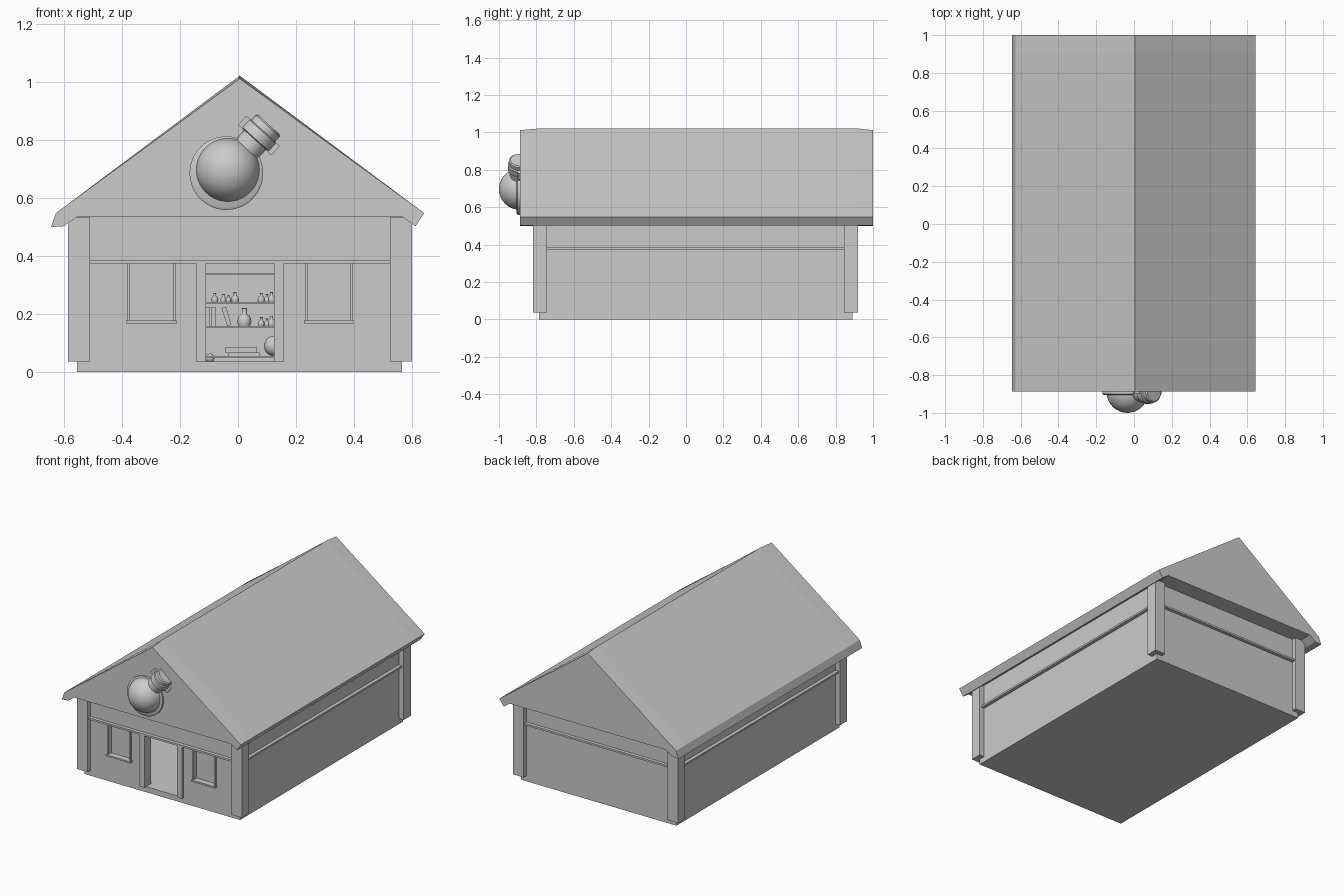
import bpy, bmesh, math
from mathutils import Vector, Matrix

if "Cube" in bpy.data.objects:
    bpy.data.objects.remove(bpy.data.objects["Cube"])

CX = 0.006            # middle of the house in x
FY, BY = -0.786, 0.89  # front and back wall planes


def add(name, bm):
    bmesh.ops.recalc_face_normals(bm, faces=bm.faces)
    me = bpy.data.meshes.new(name)
    bm.to_mesh(me)
    bm.free()
    ob = bpy.data.objects.new(name, me)
    bpy.context.collection.objects.link(ob)
    return ob


def box(name, x0, x1, y0, y1, z0, z1):
    bm = bmesh.new()
    m = Matrix.Translation(((x0 + x1) / 2, (y0 + y1) / 2, (z0 + z1) / 2))
    bmesh.ops.create_cube(bm, size=1, matrix=m @ Matrix.Diagonal((x1 - x0, y1 - y0, z1 - z0, 1)))
    return add(name, bm)


def lathe(name, profile, loc, axis=(0, 0, 1), seg=32, angle=35):
    bm = bmesh.new()
    vs = [bm.verts.new((r, 0, z)) for r, z in profile]
    es = [bm.edges.new(p) for p in zip(vs, vs[1:])]
    bmesh.ops.spin(bm, geom=vs + es, cent=(0, 0, 0), axis=(0, 0, 1),
                   angle=math.tau, steps=seg, use_merge=True)
    bmesh.ops.remove_doubles(bm, verts=bm.verts, dist=1e-5)
    q = Vector(axis).to_track_quat('Z', 'Y').to_matrix().to_4x4()
    bm.transform(Matrix.Translation(loc) @ q)
    ob = add(name, bm)
    bpy.ops.object.select_all(action='DESELECT')
    ob.select_set(True)
    bpy.context.view_layer.objects.active = ob
    bpy.ops.object.shade_smooth_by_angle(angle=math.radians(angle))
    return ob


def cut(ob, *cutters):
    for c in cutters:
        m = ob.modifiers.new("cut", 'BOOLEAN')
        m.operation, m.solver, m.object = 'DIFFERENCE', 'EXACT', c
    dg = bpy.context.evaluated_depsgraph_get()
    me = bpy.data.meshes.new_from_object(ob.evaluated_get(dg))
    ob.modifiers.clear()
    ob.data = me
    for c in cutters:
        bpy.data.objects.remove(c)


# Walls: hollow room with doorway and window recesses
WINDOWS = ((-0.383, -0.214), (0.231, 0.394))
walls = box("walls", -0.555, 0.565, FY, BY, 0, 0.54)
cut(walls, box("room_cutter", -0.515, 0.525, FY + 0.05, BY - 0.04, 0.036, 0.5),
    box("door_cutter", -0.11, 0.124, FY - 0.1, FY + 0.1, 0.036, 0.374),
    *[box("window_cutter", a, b, FY - 0.1, FY + 0.02, 0.178, 0.374) for a, b in WINDOWS])

# Corner posts
for x0 in (-0.586, 0.524):
    for y0 in (-0.818, 0.845):
        box("corner_post", x0, x0 + 0.076, y0, y0 + 0.074, 0.036, 0.533)

# Ledge running round the walls between the posts
for y0, y1 in ((FY - 0.022, FY + 0.01), (BY - 0.01, BY + 0.022)):
    box("wall_ledge", -0.51, 0.524, y0, y1, 0.374, 0.386)
for x0, x1 in ((-0.577, -0.545), (0.555, 0.587)):
    box("wall_ledge", x0, x1, -0.745, 0.846, 0.374, 0.386)

# Window trim
for a, b in WINDOWS:
    box("window_sill", a - 0.004, b + 0.004, FY - 0.02, FY + 0.02, 0.168, 0.178)
    for x in (a, b - 0.008):
        box("window_side_trim", x, x + 0.008, FY - 0.01, FY + 0.02, 0.178, 0.374)

# Door frame
for x0 in (-0.145, 0.124):
    box("door_post", x0, x0 + 0.035, FY - 0.018, FY + 0.05, 0.036, 0.374)

# Solid gabled roof, ridge dipping slightly at both ends
side = [(0.642, 0.548), (0.612, 0.503), (0.567, 0.535),
        (-0.555, 0.535), (-0.6, 0.503), (-0.645, 0.5), (-0.628, 0.548)]
bm = bmesh.new()
rings = []
for y, top in ((-0.888, 1.012), (-0.775, 1.022), (0.905, 1.022), (1.0, 1.012)):
    rings.append([bm.verts.new((x, y, z)) for x, z in [(CX, top)] + side])
for r, s in zip(rings, rings[1:]):
    for i in range(len(r)):
        j = (i + 1) % len(r)
        bm.faces.new((r[i], r[j], s[j], s[i]))
bm.faces.new(rings[0])
bm.faces.new(rings[-1])
add("roof", bm)

# Flask ornament on the gable
C = Vector((-0.035, -0.89, 0.697))
D = Vector((0.67, 0, 0.742)).normalized()
R = 0.11
ball = [(R * math.sin(math.pi * i / 20), -R * math.cos(math.pi * i / 20)) for i in range(21)]
lathe("flask_bulb", ball, C, seg=40)
lathe("flask_back_plate", [(0, -0.02), (0.127, -0.02), (0.127, 0.012), (0.118, 0.018), (0, 0.018)],
      (-0.04, -0.888, 0.686), (0, -1, 0), 48)
lathe("flask_neck", [(0, 0.05), (0.05, 0.05), (0.05, 0.14), (0.062, 0.143), (0.062, 0.178),
                     (0.055, 0.182), (0.055, 0.205), (0.048, 0.211), (0, 0.211)], C, D)
plate = box("flask_neck_plate", -0.078, 0.078, -0.01, 0.012, 0.138, 0.182)
plate.matrix_world = Matrix.Translation(C) @ Matrix.Rotation(math.atan2(D.x, D.z), 4, 'Y')

# Shelving at the far end of the room
SY0, SY1 = 0.70, 0.85
for z in (0.055, 0.159, 0.241, 0.341):
    box("shelf", -0.3, 0.31, SY0, SY1, z - 0.006, z)
for x in (-0.31, 0.31):
    box("shelf_side", x - 0.01, x + 0.01, SY0, SY1, 0.036, 0.347)


def bottle(x, z, s):
    prof = [(0, 0), (0.4, 0), (0.5, 0.3), (0.4, 0.65), (0.17, 0.85), (0.17, 1.2), (0.24, 1.25), (0, 1.25)]
    lathe("bottle", [(r * s, h * s) for r, h in prof], (x, SY0 + 0.04, z), seg=12, angle=50)


for x, z, s in ((-0.08, 0.241, 0.025), (-0.05, 0.241, 0.022), (-0.033, 0.241, 0.02), (-0.01, 0.241, 0.028),
                (0.08, 0.241, 0.025), (0.1, 0.241, 0.022), (0.116, 0.241, 0.028),
                (0.022, 0.159, 0.05), (0.08, 0.159, 0.024), (0.1, 0.159, 0.02), (0.116, 0.159, 0.028)):
    bottle(x, z, s)

# Books, tray and round jars on the shelves
for x in (-0.105, -0.085):
    box("book", x - 0.008, x + 0.008, SY0 + 0.01, SY0 + 0.1, 0.159, 0.225)
book = box("leaning_book", -0.008, 0.008, SY0 + 0.01, SY0 + 0.1, 0, 0.065)
book.matrix_world = Matrix.Translation((-0.03, 0, 0.161)) @ Matrix.Rotation(-0.3, 4, 'Y')
box("tray", -0.035, 0.075, SY0 + 0.01, SY0 + 0.11, 0.055, 0.068)
box("open_book", -0.045, 0.065, SY0 + 0.02, SY0 + 0.1, 0.068, 0.085)
for x, z, s in ((-0.097, 0.048, 0.14), (0.125, 0.09, 0.32)):
    lathe("round_jar", [(r * s, h * s) for r, h in ball], (x, SY0 + 0.05, z), seg=16)
